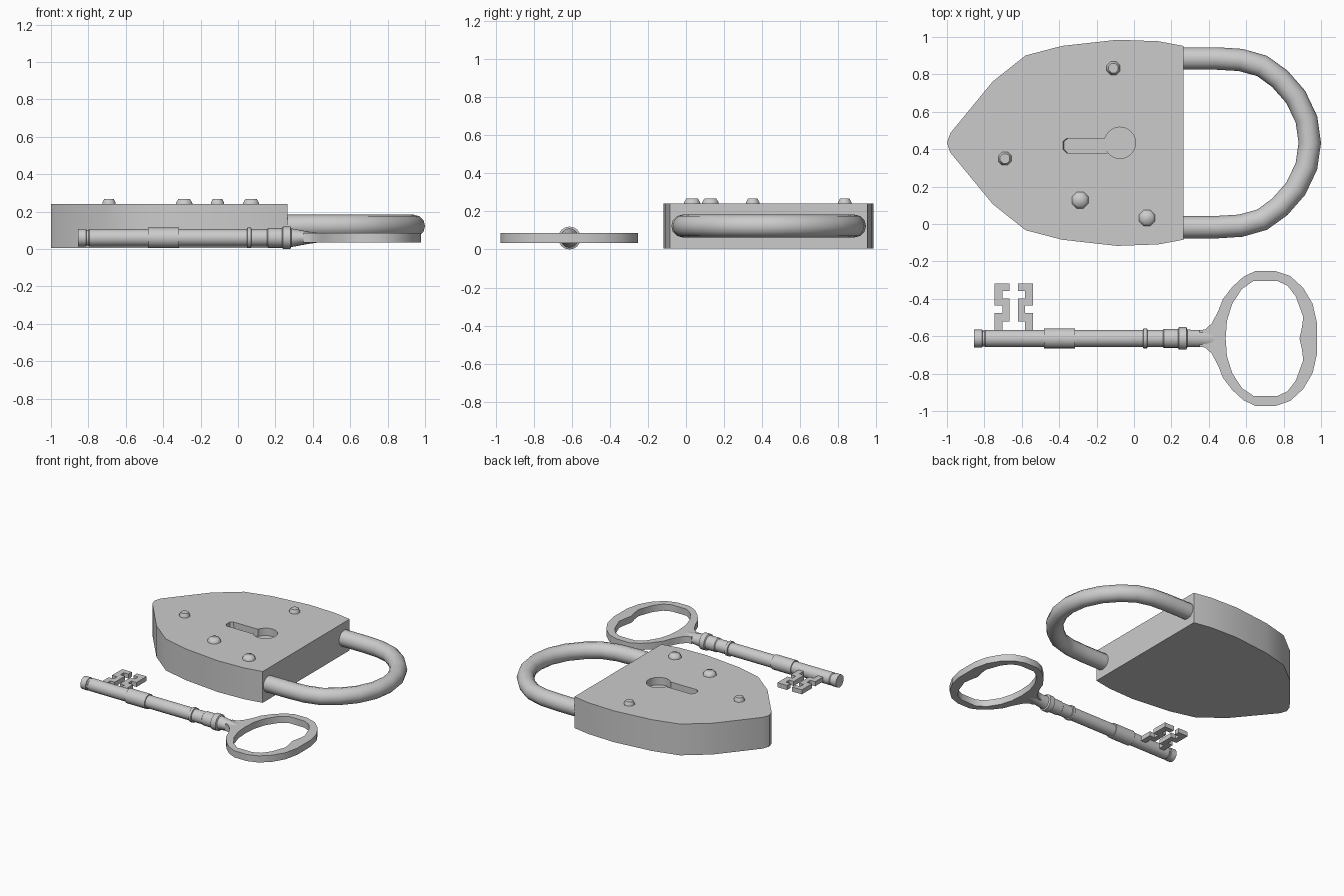
import bpy, bmesh, math
from mathutils import Vector

if "Cube" in bpy.data.objects:
    bpy.data.objects.remove(bpy.data.objects["Cube"])

LOCK_Y = 0.434     # symmetry axis of the padlock
KEY_Y = -0.612     # axis of the key
KEY_Z = 0.061


def finish(name, bm, angle=35):
    bmesh.ops.recalc_face_normals(bm, faces=bm.faces)
    me = bpy.data.meshes.new(name)
    bm.to_mesh(me)
    bm.free()
    ob = bpy.data.objects.new(name, me)
    bpy.context.collection.objects.link(ob)
    smooth(ob, angle)
    return ob


def smooth(ob, angle=35):
    bpy.ops.object.select_all(action='DESELECT')
    ob.select_set(True)
    bpy.context.view_layer.objects.active = ob
    bpy.ops.object.shade_smooth_by_angle(angle=math.radians(angle))


def loft(name, rings, angle=35):
    """Skin a list of equal-length point rings and cap both ends."""
    bm = bmesh.new()
    vs = [[bm.verts.new(p) for p in r] for r in rings]
    n = len(vs[0])
    for a, b in zip(vs, vs[1:]):
        for i in range(n):
            bm.faces.new((a[i], a[(i + 1) % n], b[(i + 1) % n], b[i]))
    bm.faces.new(vs[0])
    bm.faces.new(vs[-1])
    return finish(name, bm, angle)


def prism(name, outline, z0, z1):
    return loft(name, [[(x, y, z) for x, y in outline] for z in (z0, z1)])


def mirrored(half, cy):
    """Half outline as (x, offset from axis) -> closed outline about y = cy."""
    low = [(x, -d) for x, d in reversed(half) if d > 0]
    return [(x, cy + d) for x, d in half + low]


# Padlock body
body = prism("lock_body", mirrored(
    [(-1.0, 0), (-0.982, 0.052), (-0.755, 0.328), (-0.58, 0.467), (-0.385, 0.518),
     (-0.09, 0.551), (0.13, 0.543), (0.265, 0.518)], LOCK_Y), 0.005, 0.241)

# Keyhole recess: round hole with a slot, slightly tapered to its floor
cx, r = -0.075, 0.084
hole = [(cx + r * math.cos(math.radians(a)), LOCK_Y + r * math.sin(math.radians(a)))
        for a in range(-150, 171, 20)]
hole += [(-0.365, LOCK_Y + 0.024), (-0.385, LOCK_Y + 0.008),
         (-0.385, LOCK_Y - 0.035), (-0.365, LOCK_Y - 0.055)]
hole[-5] = (cx - 0.08, LOCK_Y + 0.024)
hole.append((cx - 0.066, LOCK_Y - 0.055))
cutter = loft("keyhole_cutter", [
    [(x + (0.012 if x < -0.2 else 0), y, 0.185) for x, y in hole],
    [(x, y, 0.30) for x, y in hole]])
cutter.hide_render = True
mod = body.modifiers.new("keyhole", 'BOOLEAN')
mod.operation, mod.object, mod.solver = 'DIFFERENCE', cutter, 'EXACT'
bpy.context.view_layer.objects.active = body
bpy.ops.object.modifier_apply(modifier=mod.name)
bpy.data.objects.remove(cutter)
smooth(body)

# Rivets on the face
for i, (x, y, rad) in enumerate([(-0.11, 0.833, 0.039), (-0.69, 0.35, 0.039),
                                 (-0.288, 0.128, 0.048), (0.07, 0.032, 0.047)]):
    rings = [[(x + rad * s * math.cos(a), y + rad * s * math.sin(a), z)
              for a in [math.tau * (k + 0.5) / 8 for k in range(8)]]
             for s, z in ((1, 0.235), (0.98, 0.248), (0.7, 0.268))]
    loft(f"rivet_{i + 1}", rings, 60)

# Shackle: round bar swept along a mirrored path
path = mirrored([(0.20, 0.451), (0.44, 0.451), (0.57, 0.443), (0.685, 0.411), (0.78, 0.342),
                 (0.865, 0.245), (0.922, 0.125), (0.94, 0)], LOCK_Y)
path = [Vector((x, y, 0.124)) for x, y in path]
rings = []
for i, p in enumerate(path):
    t = (path[min(i + 1, len(path) - 1)] - path[max(i - 1, 0)]).normalized()
    side = Vector((-t.y, t.x, 0))
    rings.append([p + 0.06 * (side * math.cos(a) + Vector((0, 0, math.sin(a))))
                  for a in [math.tau * k / 12 for k in range(12)]])
loft("shackle", rings, 50)

# Key shaft with collars, blending into a flattened neck: (x, y radius, z radius)
shaft = [(-0.855, .047, .047), (-0.812, .047, .047), (-0.81, .042, .042), (-0.80, .042, .042),
         (-0.795, .046, .046), (-0.48, .046, .046), (-0.48, .054, .054), (-0.315, .054, .054),
         (-0.315, .046, .046), (0.048, .046, .046), (0.05, .054, .054), (0.07, .054, .054),
         (0.072, .046, .046), (0.155, .046, .046), (0.16, .051, .051), (0.235, .051, .051),
         (0.24, .06, .06), (0.28, .06, .06), (0.285, .047, .05), (0.37, .045, .034),
         (0.44, .05, .024)]
loft("key_shaft", [[(x, KEY_Y + ry * math.cos(a), KEY_Z + rz * math.sin(a))
                    for a in [math.tau * k / 16 for k in range(16)]]
                   for x, ry, rz in shaft])

# Key bow: flat plate with a large opening
outer = mirrored([(0.35, 0.044), (0.38, 0.048), (0.415, 0.08), (0.45, 0.145), (0.475, 0.21),
                  (0.525, 0.275), (0.585, 0.33), (0.65, 0.361), (0.755, 0.361), (0.835, 0.334),
                  (0.905, 0.27), (0.955, 0.185), (0.979, 0.08)], KEY_Y)
inner = mirrored([(0.49, 0), (0.497, 0.095), (0.525, 0.185), (0.577, 0.265), (0.64, 0.308),
                  (0.765, 0.308), (0.82, 0.283), (0.865, 0.225), (0.905, 0.115),
                  (0.898, 0.06), (0.885, 0)], KEY_Y)
bm = bmesh.new()
edges = []
for loop in (outer, inner):
    vs = [bm.verts.new((x, y, KEY_Z - 0.025)) for x, y in loop]
    edges += [bm.edges.new((vs[i - 1], vs[i])) for i in range(len(vs))]
bmesh.ops.triangle_fill(bm, edges=edges, use_beauty=True)
ext = bmesh.ops.extrude_face_region(bm, geom=bm.faces[:], use_keep_orig=True)
bmesh.ops.translate(bm, vec=(0, 0, 0.05),
                    verts=[g for g in ext["geom"] if isinstance(g, bmesh.types.BMVert)])
finish("key_bow", bm)

# Key bit: two mirrored notched wards
ward = [(-.102, .295), (-.022, .295), (-.022, .255), (-.06, .255), (-.06, .215), (-.022, .215),
        (-.022, .092), (-.06, .092), (-.06, .03), (-.102, .03), (-.102, .135), (-.06, .135),
        (-.06, .175), (-.102, .175)]
for name, s in (("key_bit_outer", 1), ("key_bit_inner", -1)):
    prism(name, [(-0.643 + s * x, KEY_Y + y) for x, y in ward], KEY_Z - 0.017, KEY_Z + 0.017)

# Rest the whole set on the ground
low = min((o.matrix_world @ v.co).z for o in bpy.data.objects for v in o.data.vertices)
for o in bpy.data.objects:
    o.location.z -= low
